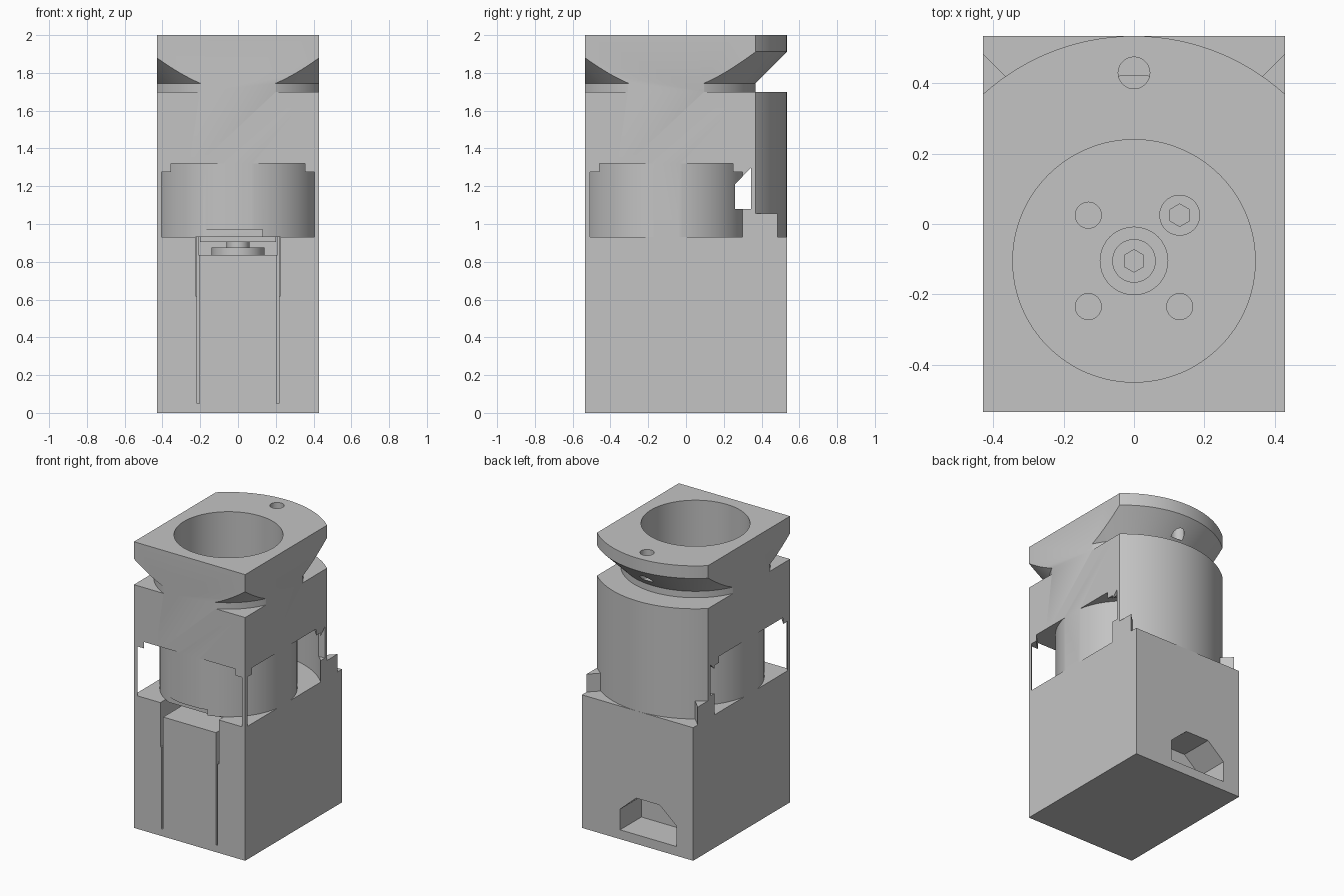
import bpy, bmesh
from math import pi, radians, cos, sin
from mathutils import Vector, Matrix

cube = bpy.data.objects.get("Cube")
if cube:
    bpy.data.objects.remove(cube, do_unlink=True)

HX, HY, AXIS = 0.43, 0.535, -0.105      # half width, half depth, y of the turned axis
DECK = 0.93                             # top of the lower block

grey = bpy.data.materials.new("machined_grey")
grey.use_nodes = True
grey.diffuse_color = (0.55, 0.55, 0.55, 1)
grey.node_tree.nodes["Principled BSDF"].inputs["Base Color"].default_value = (0.55, 0.55, 0.55, 1)


def finish(name, bm):
    bmesh.ops.recalc_face_normals(bm, faces=bm.faces)
    mesh = bpy.data.meshes.new(name)
    bm.to_mesh(mesh)
    bm.free()
    mesh.materials.append(grey)
    ob = bpy.data.objects.new(name, mesh)
    bpy.context.collection.objects.link(ob)
    return ob


def box(name, x0, x1, y0, y1, z0, z1):
    bm = bmesh.new()
    bmesh.ops.create_cube(bm, size=1)
    for v in bm.verts:
        v.co = Vector(((x0, x1)[v.co.x > 0], (y0, y1)[v.co.y > 0], (z0, z1)[v.co.z > 0]))
    return finish(name, bm)


def prism(name, points, offset):
    """Extrude a flat outline along an offset."""
    bm = bmesh.new()
    face = bm.faces.new([bm.verts.new(p) for p in points])
    ext = bmesh.ops.extrude_face_region(bm, geom=[face])["geom"]
    bmesh.ops.translate(bm, vec=offset, verts=[g for g in ext if isinstance(g, bmesh.types.BMVert)])
    return finish(name, bm)


def rod(name, x, y, r, z0, z1, sides=40):
    ring = [(x + r * sin(2 * pi * i / sides), y + r * cos(2 * pi * i / sides), z0) for i in range(sides)]
    return prism(name, ring, (0, 0, z1 - z0))


def lathe(name, profile, steps=128):
    """Spin a closed profile of radius and height about the axis."""
    bm = bmesh.new()
    verts = [bm.verts.new((r, 0, z)) for r, z in profile]
    edges = [bm.edges.new((verts[i - 1], v)) for i, v in enumerate(verts)]
    bmesh.ops.spin(bm, geom=verts + edges, cent=(0, 0, 0), axis=(0, 0, 1), angle=2 * pi, steps=steps)
    bmesh.ops.remove_doubles(bm, verts=bm.verts, dist=1e-5)
    bmesh.ops.delete(bm, geom=[e for e in bm.edges if not e.link_faces], context='EDGES')
    bmesh.ops.translate(bm, vec=(0, AXIS, 0), verts=bm.verts)
    return finish(name, bm)


def activate(ob):
    bpy.ops.object.select_all(action='DESELECT')
    ob.select_set(True)
    bpy.context.view_layer.objects.active = ob


def cut(ob, *tools, op='DIFFERENCE'):
    activate(ob)
    for tool in tools:
        mod = ob.modifiers.new("cut", 'BOOLEAN')
        mod.operation, mod.solver, mod.object = op, 'EXACT', tool
        bpy.ops.object.modifier_apply(modifier=mod.name)
        bpy.data.objects.remove(tool, do_unlink=True)


def smooth(ob):
    activate(ob)
    bpy.ops.object.shade_smooth_by_angle(angle=radians(25))


# Upper body: bored core, ring window, outer skirt and V groove below the flange
FLOOR = 1.03
upper = lathe("upper_body", [
    (0, DECK), (0.436, DECK), (0.436, 1.32), (0.557, 1.32), (0.557, 1.275), (0.59, 1.275),
    (0.59, DECK), (0.64, DECK), (0.64, 1.70), (0.474, 1.70), (0.474, 1.745), (0.64, 1.912),
    (0.64, 2), (0.345, 2), (0.345, FLOOR), (0, FLOOR)])
cut(upper, box("stock", -HX, HX, -HY, HY, 0.5, 2.5), op='INTERSECT')
cut(upper,
    rod("pin_hole", 0, 0.43, 0.045, 1.8, 2.1),
    prism("back_notch", [(-0.5, 0.26, 1.08), (-0.5, 0.345, 1.08), (-0.5, 0.345, 1.30),
                         (-0.5, 0.26, 1.21)], (1, 0, 0)),
    box("front_relief", -0.27, 0.13, -0.6, -0.50, 0.9, 0.97),
    *[rod("floor_hole", x, y, 0.037, FLOOR - 0.06, FLOOR + 0.1)
      for x, y in ((-0.13, 0.025), (-0.13, -0.235), (0.13, -0.235))])
smooth(upper)

# Lower block: pocket and slits at the front, hollow at the back
base = box("lower_block", -HX, HX, -HY, HY, 0, DECK)
cut(base, box("pocket", -0.21, 0.21, -0.6, 0.1, 0.835, 1.0))
for s in (-1, 1):
    x0, x1 = sorted((s * 0.205, s * 0.217))
    cut(base, box("slit", x0, x1, -0.6, -0.2, 0.05, 1.0))
    x0, x1 = sorted((s * 0.204, s * 0.226))
    cut(base, box("slit_top", x0, x1, -0.6, -0.3, 0.62, 1.0))
hollow = [(0.135, 0.065), (0.135, 0.21), (0.01, 0.32), (-0.17, 0.32), (-0.30, 0.21), (-0.30, 0.065)]
cut(base, prism("hollow", [(x, 0.6, z) for x, z in hollow], (0, -0.30, 0)))

# Corner stops beside the rounded back
for side, s in (("left", 1), ("right", -1)):
    prism(side + "_corner_stop", [(s * HX, 0.36, DECK), (s * HX, 0.485, DECK), (s * 0.36, 0.415, DECK)],
          (0, 0, 0.125))

# Hub and support plate in the pocket
box("support_plate", -0.2, 0.2, -0.45, 0.1, 0.905, DECK)
for name, r, z0, z1 in (("hub_washer", 0.14, 0.835, 0.875), ("hub_neck", 0.06, 0.875, 0.905)):
    smooth(rod(name, 0, AXIS, r, z0, z1))

# Fasteners on the bore floor
for name, x, y, r, h in (("centre_bolt", 0, AXIS, 0.062, 0.05), ("corner_bolt", 0.13, 0.025, 0.058, 0.03)):
    bolt = rod(name, x, y, r, FLOOR, FLOOR + h)
    cut(bolt, rod("socket", x, y, 0.032, FLOOR + 0.01, FLOOR + 0.1, 6))
    smooth(bolt)
smooth(rod("centre_washer", 0, AXIS, 0.0975, FLOOR, FLOOR + 0.012))
